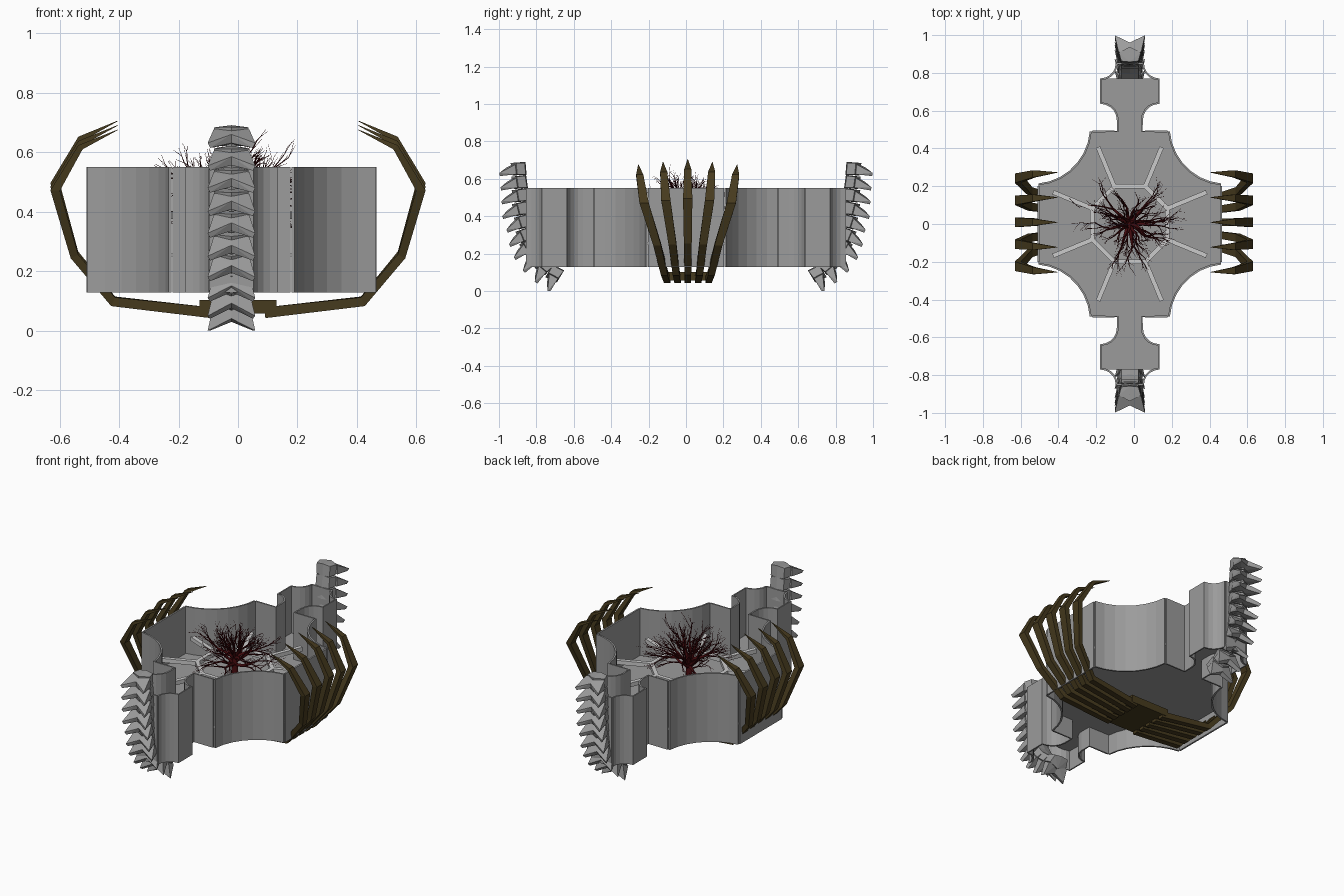
import bpy, bmesh, math, random
from mathutils import Vector

if "Cube" in bpy.data.objects:
    bpy.data.objects.remove(bpy.data.objects["Cube"])

random.seed(4)
CX = -0.022           # the chamber sits slightly left of the ribs
Z0, Z1, FLOOR = 0.128, 0.55, 0.255


def material(name, col):
    m = bpy.data.materials.new(name)
    m.diffuse_color = (*col, 1)
    m.use_nodes = True
    m.node_tree.nodes["Principled BSDF"].inputs["Base Color"].default_value = m.diffuse_color
    return m


STONE = material("mid_grey", (0.33, 0.33, 0.33))
BONE = material("dark_bone", (0.062, 0.043, 0.013))
BLOOD = material("dark_red", (0.055, 0.003, 0.004))


def finish(bm, name, mat=None):
    bmesh.ops.recalc_face_normals(bm, faces=bm.faces)
    me = bpy.data.meshes.new(name)
    bm.to_mesh(me)
    bm.free()
    ob = bpy.data.objects.new(name, me)
    bpy.context.collection.objects.link(ob)
    if mat:
        me.materials.append(mat)
    return ob


def arc(cx, cy, rx, ry, a0, a1, n, bulge=1.0):
    pts = []
    for i in range(n + 1):
        a = math.radians(a0 + (a1 - a0) * i / n)
        pts.append(Vector((cx + rx * math.cos(a), cy + ry * math.sin(a))))
    p, q = pts[0].copy(), pts[-1].copy()
    return [p.lerp(q, i / n).lerp(v, bulge) for i, v in enumerate(pts)]


# One quadrant of the chamber outline
CORNER = arc(0.483, 0.49, 0.276, 0.28, 270, 180, 7, 0.88)
NECK = ([Vector((0.207, 0.49)), Vector((0.064, 0.49))]
        + arc(0.153, 0.55, 0.089, 0.09, 180, 90, 5)
        + arc(0.153, 0.85, 0.083, 0.083, 270, 180, 5))


# Floor plate, built as strips between the mirrored outlines
def floor():
    half = [p for p in CORNER + NECK[1:] if p.y < 0.78]
    half = [Vector((p.x, -p.y)) for p in reversed(half)] + half
    bm = bmesh.new()
    for a, b in zip(half, half[1:]):
        if b.y - a.y > 1e-4:
            bm.faces.new([bm.verts.new((x + CX, y, FLOOR)) for x, y in
                          ((-a.x, a.y), (a.x, a.y), (b.x, b.y), (-b.x, b.y))])
    bmesh.ops.remove_doubles(bm, verts=bm.verts, dist=1e-5)
    s = finish(bm, "floor_plate", STONE).modifiers.new("thickness", "SOLIDIFY")
    s.thickness, s.offset = 0.012, 0


# Upright wall panels
def wall(name, pts):
    bm = bmesh.new()
    rows = [[bm.verts.new((x + CX, y, z)) for x, y in pts] for z in (Z0, Z1)]
    for i in range(len(pts) - 1):
        bm.faces.new((rows[0][i], rows[0][i + 1], rows[1][i + 1], rows[1][i]))
    s = finish(bm, name, STONE).modifiers.new("thickness", "SOLIDIFY")
    s.thickness, s.offset = 0.01, 0


floor()
for sx in (1, -1):
    for sy in (1, -1):
        wall("corner_wall", [(sx * p.x, sy * p.y) for p in CORNER])
        pts = [NECK[0] - Vector((0.008, 0))] + NECK[1:]
        wall("neck_wall", [(sx * p.x, sy * p.y) for p in pts])
    wall("side_wall", [(sx * 0.483, -0.202), (sx * 0.483, 0.202)])
    wall("end_wall", [(-0.07, sx * 0.85), (0.07, sx * 0.85)])


# Raised octagon ring with eight spokes
def beam(bm, a, b, w=0.012, z0=0.375, z1=0.4):
    a, b = Vector(a), Vector(b)
    d = (b - a).normalized()
    n = Vector((-d.y, d.x)) * w
    foot = [a + n, b + n, b - n, a - n]
    lo, hi = [[bm.verts.new((p.x + CX, p.y, z)) for p in foot] for z in (z0, z1)]
    bm.faces.new(lo)
    bm.faces.new(hi)
    for i in range(4):
        j = (i + 1) % 4
        bm.faces.new((lo[i], lo[j], hi[j], hi[i]))


def polar(r, k):
    a = math.radians(22.5 + 45 * k)
    return (r * math.cos(a), r * math.sin(a))


bm = bmesh.new()
for k in range(8):
    beam(bm, polar(0.215, k), polar(0.215, k + 1))
    beam(bm, polar(0.21, k), polar(0.44, k))
finish(bm, "floor_beams")


# Ribs: tapered rectangular sweeps, five per side
PATH = [(0.09, 0.06), (0.42, 0.1), (0.55, 0.26), (0.615, 0.495), (0.53, 0.645), (0.405, 0.705)]
BLEND = [0, 0.1, 0.35, 0.8, 0.95, 1]
WIDE = [0.017, 0.018, 0.021, 0.025, 0.019, 0.001]
THICK = [0.018, 0.016, 0.014, 0.016, 0.01, 0.001]


def rib(side, i):
    y0, y1 = -0.1 + 0.055 * i, -0.255 + 0.132 * i
    bm = bmesh.new()
    prev = None
    for k, (x, z) in enumerate(PATH):
        a, b = Vector(PATH[max(k - 1, 0)]), Vector(PATH[min(k + 1, 5)])
        d = (b - a).normalized()
        n = Vector((-d.y, d.x)) * THICK[k]
        z -= 0.015 * abs(i - 2) * BLEND[k]
        y = y0 + (y1 - y0) * BLEND[k]
        ring = [bm.verts.new((side * (x + s * n.x), y + t * WIDE[k], z + s * n.y))
                for s, t in ((1, 1), (1, -1), (-1, -1), (-1, 1))]
        if prev:
            for j in range(4):
                m = (j + 1) % 4
                bm.faces.new((prev[j], prev[m], ring[m], ring[j]))
        else:
            bm.faces.new(ring)
        prev = ring
    bm.faces.new(prev)
    finish(bm, "rib", BONE)


for side in (1, -1):
    for i in range(5):
        rib(side, i)

# Plate that carries the ribs
bm = bmesh.new()
bmesh.ops.create_cube(bm, size=1)
for v in bm.verts:
    v.co = Vector((v.co.x * 0.26, v.co.y * 0.26 + 0.01, v.co.z * 0.045 + 0.08))
finish(bm, "rib_plate", BONE)

# Spines: swallow-tailed vertebrae as (y, z, downward tilt)
VERTEBRAE = [(0.87, 0.655, 5), (0.865, 0.585, 8), (0.862, 0.515, 10), (0.86, 0.445, 14),
             (0.855, 0.375, 18), (0.845, 0.305, 22), (0.825, 0.245, 28),
             (0.79, 0.19, 38), (0.745, 0.145, 50), (0.69, 0.114, 62)]
# Half of a vertebra: (sideways, outward, up)
BODY = [(0, -0.015, 0.033), (0, -0.015, -0.034), (0.045, -0.01, 0.028), (0.045, -0.01, -0.032),
        (0.058, 0.035, 0.03), (0.058, 0.035, -0.026), (0, 0.065, 0.034), (0, 0.06, -0.03)]
HORN = [(0, 0.03, 0.034), (0, 0.03, -0.024), (0.06, 0.04, 0.024), (0.064, 0.04, -0.026),
        (0, 0.09, 0.012), (0, 0.087, -0.016), (0.08, 0.13, -0.012), (0.072, 0.128, -0.028)]


def spine(sy):
    bm = bmesh.new()
    for k, (y, z, tilt) in enumerate(VERTEBRAE):
        c, s = math.cos(math.radians(tilt)), math.sin(math.radians(tilt))
        scale = 1 if k < 4 or k == 9 else 0.88
        for sx in (1, -1):
            for part in (BODY, HORN):
                vs = []
                for x, u, w in part:
                    u, w = u * scale, w * 1.05
                    vs.append(bm.verts.new((sx * x + CX, sy * (y + u * c + w * s),
                                            max(0, z - u * s + w * c))))
                bmesh.ops.convex_hull(bm, input=vs)
    loose = [v for v in bm.verts if not v.link_faces]
    bmesh.ops.delete(bm, geom=loose, context="VERTS")
    finish(bm, "spine", STONE)


spine(1)
spine(-1)

# Branching vessel tree in the middle
curve = bpy.data.curves.new("vessel_tree", "CURVE")
curve.dimensions = "3D"
curve.bevel_depth = 1.0
curve.bevel_resolution = 0
curve.use_fill_caps = True


def jitter(v, amount):
    r = Vector([random.uniform(-1, 1) for _ in range(3)])
    return (v + r * amount).normalized()


def branch(start, d, length, radius, depth):
    mid = start + d * length * 0.5
    end = mid + jitter(d, 0.3) * length * 0.5
    sp = curve.splines.new("POLY")
    sp.points.add(2)
    tip = radius * 0.6 if depth else 0.0005
    for p, co, r in zip(sp.points, (start, mid, end), (radius, (radius + tip) / 2, tip)):
        p.co, p.radius = (*co, 1), r
    if depth:
        for k in range(3):
            at = end if k else mid
            branch(at, jitter(d, 0.55), length * random.uniform(0.55, 0.9), tip * 0.75, depth - 1)


branch(Vector((CX, 0, FLOOR)), Vector((0, 0, 1)), 0.2, 0.03, 0)
for p, z, r in zip(curve.splines[0].points, (FLOOR, 0.36, 0.47), (0.034, 0.024, 0.014)):
    p.co, p.radius = (CX, 0, z, 1), r
for k in range(18):
    a = k * 2.4
    e = math.radians(8 + 58 * (k / 17))
    d = Vector((math.cos(a) * math.cos(e), math.sin(a) * math.cos(e), math.sin(e)))
    z = random.uniform(0.39, 0.45)
    branch(Vector((CX, 0, z)), d, 0.12 - 0.045 * k / 17, 0.011, 3)
tree = bpy.data.objects.new("vessel_tree", curve)
curve.materials.append(BLOOD)
bpy.context.collection.objects.link(tree)
